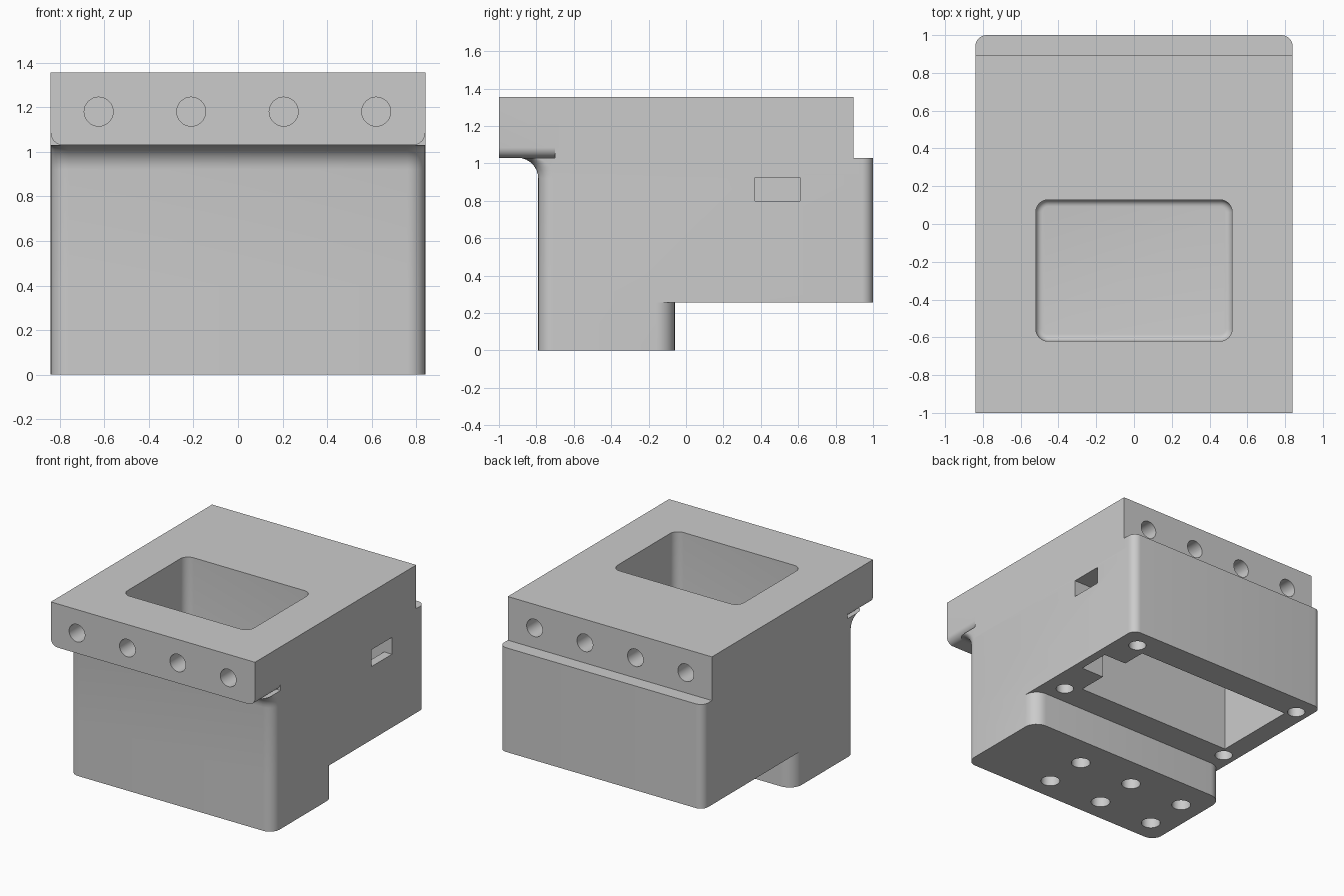
import bpy, bmesh, math
from mathutils import Matrix

cube = bpy.data.objects.get("Cube")
if cube:
    bpy.data.objects.remove(cube)

# Single plain grey
grey = bpy.data.materials.new("plain grey")
grey.use_nodes = True
grey.diffuse_color = (0.6, 0.6, 0.6, 1)
grey.node_tree.nodes["Principled BSDF"].inputs["Base Color"].default_value = (0.6, 0.6, 0.6, 1)


def make_object(name, bm):
    bmesh.ops.recalc_face_normals(bm, faces=bm.faces)
    mesh = bpy.data.meshes.new(name)
    bm.to_mesh(mesh)
    bm.free()
    mesh.materials.append(grey)
    ob = bpy.data.objects.new(name, mesh)
    bpy.context.collection.objects.link(ob)
    return ob


def outline(x0, x1, y0, y1, r_low=0, r_high=0, steps=8):
    """Rounded rectangle, with one radius for the low-y and one for the high-y corners."""
    pts = []
    corners = [(x0, y0, 1, 1, r_low), (x1, y0, -1, 1, r_low),
               (x1, y1, -1, -1, r_high), (x0, y1, 1, -1, r_high)]
    for i, (x, y, sx, sy, r) in enumerate(corners):
        n = steps if r else 0
        for k in range(n + 1):
            a = math.pi * (1 + i / 2) + (math.pi / 2 * k / n if n else 0)
            pts.append((x + sx * r + r * math.cos(a), y + sy * r + r * math.sin(a)) if r else (x, y))
    return pts


def loft(name, rings, along_y=False):
    """Skin a stack of (outline, height) rings and cap both ends."""
    bm = bmesh.new()
    loops = [[bm.verts.new((u, h, v) if along_y else (u, v, h)) for u, v in ring]
             for ring, h in rings]
    for a, b in zip(loops, loops[1:]):
        for i in range(len(a)):
            j = (i + 1) % len(a)
            bm.faces.new((a[i], a[j], b[j], b[i]))
    bm.faces.new(loops[0])
    bm.faces.new(loops[-1])
    return make_object(name, bm)


def block(name, x0, x1, y0, y1, z0, z1, r_low=0, r_high=0):
    ring = outline(x0, x1, y0, y1, r_low, r_high)
    return loft(name, [(ring, z0), (ring, z1)])


def drill(centre, axis, depth, radius=0.065):
    bm = bmesh.new()
    turn = Matrix.Rotation(math.pi / 2, 4, 'X') if axis == 'y' else Matrix()
    bmesh.ops.create_cone(bm, cap_ends=True, segments=32, radius1=radius, radius2=radius,
                          depth=2 * depth, matrix=Matrix.Translation(centre) @ turn)
    return make_object("drill", bm)


def combine(target, tool, operation):
    bpy.context.view_layer.objects.active = target
    mod = target.modifiers.new(operation.lower(), 'BOOLEAN')
    mod.operation, mod.solver, mod.object = operation, 'EXACT', tool
    bpy.ops.object.modifier_apply(modifier=mod.name)
    bpy.data.objects.remove(tool)


W, TOP, LEDGE, STEP = 0.84, 1.355, 1.03, 0.255

# Main body, flaring forward in a concave fillet under the flange
rings = [(outline(-W, W, -0.79, 1, 0.08, 0.06), STEP)]
fillet = 0.11
for k in range(9):
    a = math.pi / 2 * k / 8
    front = -0.79 - fillet * (1 - math.cos(a))
    rings.append((outline(-W, W, front, 1, 0.08, 0.06), LEDGE - fillet + fillet * math.sin(a)))
body = loft("housing_body", rings)

# Upper deck, front flange with rounded lower corners, and foot
combine(body, block("upper_deck", -W, W, -0.70, 0.895, 0.95, TOP), 'UNION')
flange_ring = outline(-W, W, LEDGE, TOP, 0.055, 0)
combine(body, loft("front_flange", [(flange_ring, -1), (flange_ring, -0.65)], True), 'UNION')
combine(body, block("foot", -W, W, -0.79, -0.06, 0, 0.4, 0.08, 0.10), 'UNION')

# Top pocket with a filleted floor
rings = []
floor, r = 0.6, 0.035
for k in range(7):
    a = math.pi / 2 * k / 6
    s = r * (1 - math.sin(a))
    rings.append((outline(-0.52 + s, 0.52 - s, -0.62 + s, 0.128 - s, 0.065 - s, 0.065 - s),
                  floor + r * (1 - math.cos(a))))
rings.append((outline(-0.52, 0.52, -0.62, 0.128, 0.065, 0.065), TOP + 0.1))
cutters = [loft("top_pocket", rings)]

# Underside cavity, its side recess and the slot to the outside
cutters += [block("cavity", -0.69, 0.59, 0.15, 0.79, 0.1, 1.0),
            block("recess", 0.5, 0.775, 0.37, 0.61, 0.1, 0.925),
            block("slot", 0.7, 0.95, 0.37, 0.61, 0.80, 0.925)]

# Screw holes: flange and back row, foot, cavity rim
for x in (-0.625, -0.21, 0.205, 0.62):
    cutters += [drill((x, -1, 1.18), 'y', 0.28), drill((x, 0.895, 1.18), 'y', 0.28)]
for x in (-0.67, -0.22, 0.23):
    cutters += [drill((x, y, 0), 'z', 0.3) for y in (-0.62, -0.295)]
for x in (-0.74, 0.685):
    cutters += [drill((x, y, STEP), 'z', 0.3, 0.06) for y in (0.077, 0.852)]

for cutter in cutters:
    combine(body, cutter, 'DIFFERENCE')

bpy.ops.object.select_all(action='DESELECT')
body.select_set(True)
bpy.context.view_layer.objects.active = body
bpy.ops.object.shade_smooth_by_angle(angle=math.radians(30))
